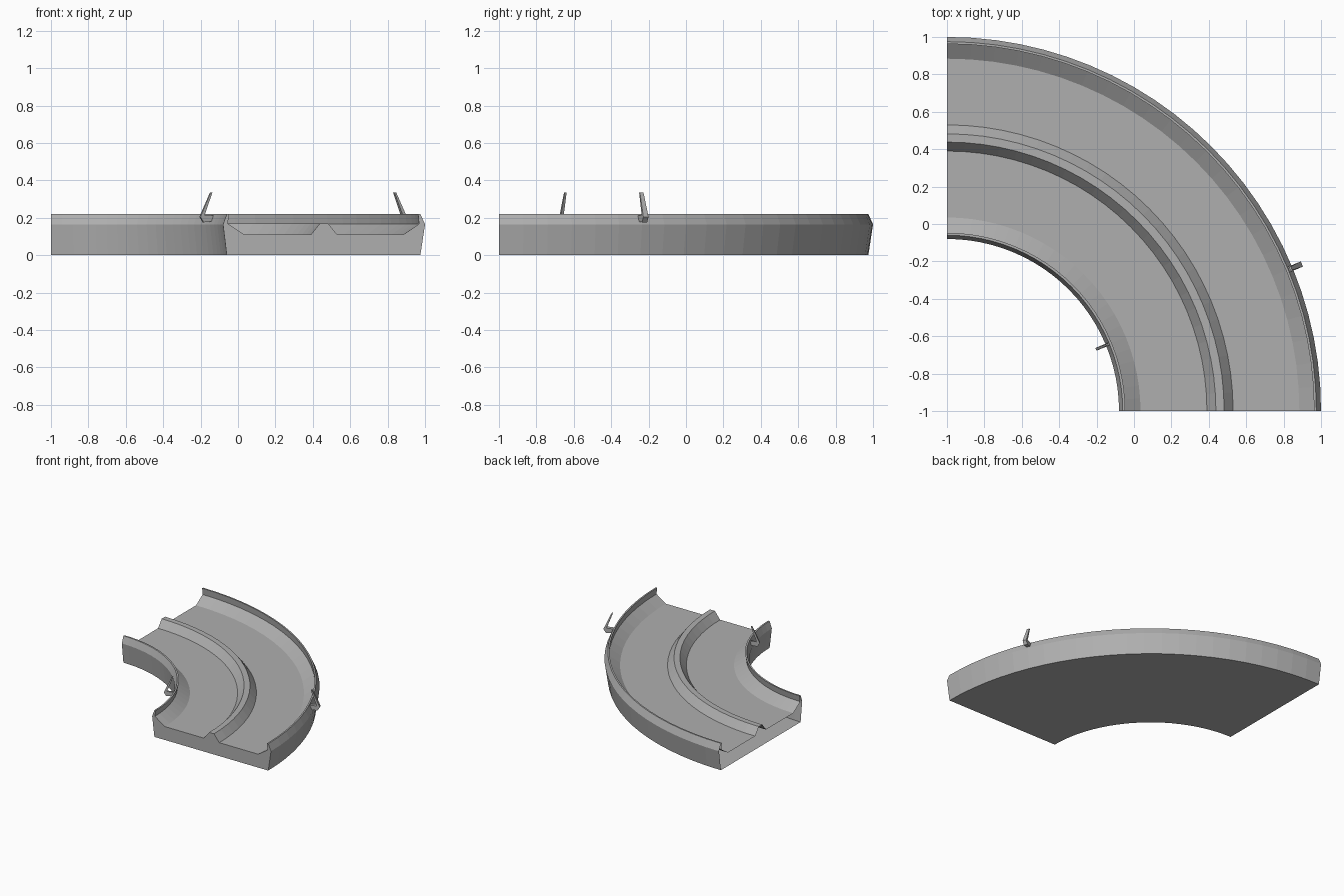
import bpy, bmesh
from math import cos, sin, pi, radians

if "Cube" in bpy.data.objects:
    bpy.data.objects.remove(bpy.data.objects["Cube"])

CENTRE = (-1.0, -1.0)

grey = bpy.data.materials.new("grey_plastic")
grey.diffuse_color = (0.43, 0.43, 0.43, 1.0)
grey.use_nodes = True
grey.node_tree.nodes["Principled BSDF"].inputs["Base Color"].default_value = grey.diffuse_color


def loft(name, rings, cap_end=True):
    # Bridge closed rings of points and cap the ends
    bm = bmesh.new()
    loops = [[bm.verts.new(p) for p in ring] for ring in rings]
    n = len(loops[0])
    for a, b in zip(loops, loops[1:]):
        for i in range(n):
            j = (i + 1) % n
            bm.faces.new((a[i], b[i], b[j], a[j]))
    caps = [bm.faces.new(loops[0])]
    if cap_end:
        caps.append(bm.faces.new(loops[-1][::-1]))
    bm.normal_update()
    bmesh.ops.triangulate(bm, faces=caps, ngon_method='EAR_CLIP')
    bmesh.ops.recalc_face_normals(bm, faces=bm.faces)
    mesh = bpy.data.meshes.new(name)
    bm.to_mesh(mesh)
    bm.free()
    mesh.materials.append(grey)
    ob = bpy.data.objects.new(name, mesh)
    bpy.context.collection.objects.link(ob)
    return ob


def polar(r, angle, z, side=0.0):
    # Point at a radius about the bend centre, shifted along the tangent
    return (CENTRE[0] + r * cos(angle) - side * sin(angle),
            CENTRE[1] + r * sin(angle) + side * cos(angle), z)


# Curved two-lane channel: (radius, height) section swept a quarter turn,
# closed at the front end and open underneath the lanes at the other
section = [
    (0.94, 0.0), (0.92, 0.165), (0.94, 0.22), (0.953, 0.22), (0.945, 0.17),
    (1.035, 0.11), (1.39, 0.11), (1.438, 0.17), (1.482, 0.17), (1.53, 0.11),
    (1.884, 0.11), (1.968, 0.167), (1.963, 0.22), (1.975, 0.22),
    (2.0, 0.165), (1.975, 0.0),
]
STEPS = 24
loft("curved_channel", [[polar(r, pi / 2 * k / STEPS, z) for r, z in section]
                        for k in range(STEPS + 1)], cap_end=False)


# Bent clips on the walls: arm out of the wall, then a tapering prong
def clip(name, wall_r, out, width):
    outline = [(-0.02, 0.182), (0.045, 0.176), (0.064, 0.205),
               (0.004, 0.335), (-0.006, 0.335), (0.040, 0.215), (-0.02, 0.212)]
    angle = radians(22.5)
    loft(name, [[polar(wall_r + out * d, angle, z,
                       s * width * (0.7 if z > 0.3 else 1.0)) for d, z in outline]
                for s in (-0.5, 0.5)])


clip("outer_clip", 1.99, 1, 0.03)
clip("inner_clip", 0.926, -1, 0.016)
